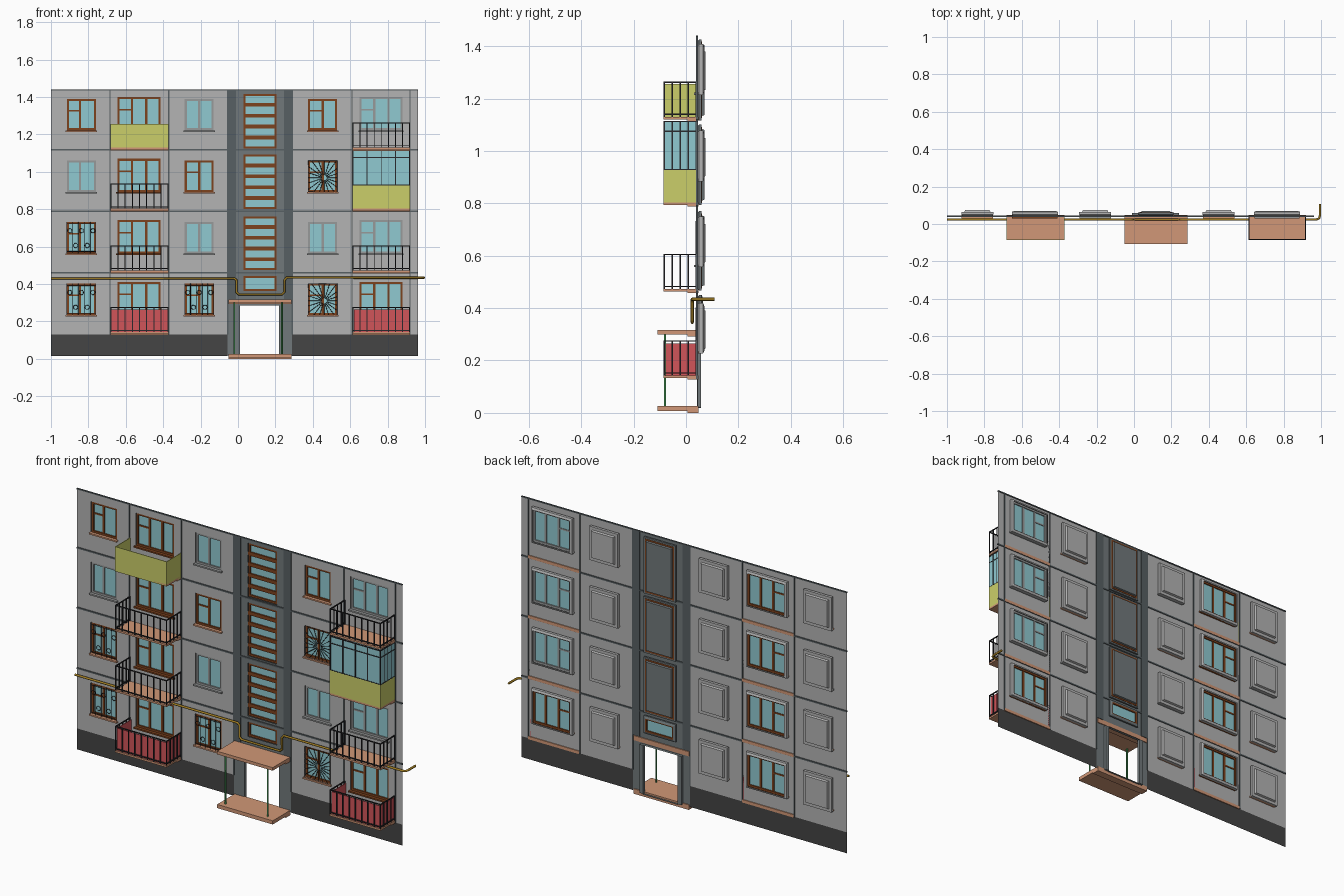
import bpy, bmesh, math
from mathutils import Vector

if "Cube" in bpy.data.objects:
    bpy.data.objects.remove(bpy.data.objects["Cube"])


def mat(name, r, g, b):
    m = bpy.data.materials.new(name)
    m.diffuse_color = tuple((c / 255) ** 2.2 for c in (r, g, b)) + (1,)
    m.use_nodes = True
    m.node_tree.nodes["Principled BSDF"].inputs["Base Color"].default_value = m.diffuse_color
    return m


WALL = mat("wall_grey", 178, 178, 178)
STAIR = mat("stair_grey", 112, 120, 122)
EDGE = mat("stair_edge_grey", 88, 96, 99)
DARK = mat("plinth_dark", 70, 70, 70)
IRON = mat("iron", 45, 45, 48)
GLASS = mat("glass", 143, 200, 208)
BROWN = mat("brown_wood", 125, 68, 35)
PALE = mat("pale_frame", 150, 152, 152)
TAN = mat("tan_concrete", 208, 150, 118)
YELLOW = mat("yellow_sheet", 202, 206, 105)
RED = mat("red_sheet", 208, 85, 90)
GOLD = mat("gas_pipe", 160, 125, 40)
GREEN = mat("green_post", 70, 150, 85)


def finish(name, bm, m):
    me = bpy.data.meshes.new(name)
    bm.to_mesh(me)
    bm.free()
    me.materials.append(m)
    ob = bpy.data.objects.new(name, me)
    bpy.context.collection.objects.link(ob)
    return ob


def boxes(name, items, m):
    """Boxes given as x0, x1, y0, y1, z0, z1, joined in one object."""
    bm = bmesh.new()
    for x0, x1, y0, y1, z0, z1 in items:
        vs = bmesh.ops.create_cube(bm, size=1)["verts"]
        for v in vs:
            v.co = Vector(((x0 + x1) / 2 + v.co.x * (x1 - x0),
                           (y0 + y1) / 2 + v.co.y * (y1 - y0),
                           (z0 + z1) / 2 + v.co.z * (z1 - z0)))
    return finish(name, bm, m)


def loft(name, rings, m, cap=True):
    """Sheet through rectangular rings x0, x1, z0, z1, y."""
    bm = bmesh.new()
    loops = [[bm.verts.new(p) for p in ((a, y, c), (b, y, c), (b, y, d), (a, y, d))]
             for a, b, c, d, y in rings]
    for p, q in zip(loops, loops[1:]):
        for i in range(4):
            j = (i + 1) % 4
            bm.faces.new((p[i], p[j], q[j], q[i]))
    if cap:
        bm.faces.new(loops[-1])
    return finish(name, bm, m)


def wires(name, paths, r, m, res=1):
    cu = bpy.data.curves.new(name, "CURVE")
    cu.dimensions = "3D"
    cu.bevel_depth, cu.bevel_resolution, cu.use_fill_caps = r, res, True
    for pts in paths:
        s = cu.splines.new("POLY")
        s.points.add(len(pts) - 1)
        for p, co in zip(s.points, pts):
            p.co = (*co, 1)
    cu.materials.append(m)
    ob = bpy.data.objects.new(name, cu)
    bpy.context.collection.objects.link(ob)


Y = 0.042                                   # plane of the facade
Z = [0.13, 0.46, 0.79, 1.117, 1.44]         # floor lines
TOPS = [0.402, 0.732, 1.06, 1.39]           # window heads


def grow(x0, x1, z0, z1, g, y):
    return (x0 - g, x1 + g, z0 - g, z1 + g, y)


def panel(bay, z0, z1, o, m, back=0.075, cap=True):
    """Wall panel with a window niche that bulges out at the back."""
    rings = [(*bay, z0, z1, Y), (*o, Y), grow(*o, 0.008, Y + 0.008), grow(*o, 0.008, back - 0.01)]
    if cap:
        rings += [grow(*o, -0.008, back - 0.01), grow(*o, -0.012, back)]
    else:
        rings += [grow(*o, -0.004, back - 0.005)]
    loft("wall_panel", rings, m, cap)


def window(x0, x1, z0, z1, m, mullions, vent=True, transoms=()):
    """Glass pane, outer frame, mullions (fractions) and a vent bar on the left."""
    w, h, t = x1 - x0, z1 - z0, 0.011
    boxes("window_glass", [(x0, x1, 0.053, 0.056, z0, z1)], GLASS)
    f = [(x0, x0 + t, 0.046, 0.062, z0, z1), (x1 - t, x1, 0.046, 0.062, z0, z1),
         (x0, x1, 0.046, 0.062, z0, z0 + t), (x0, x1, 0.046, 0.062, z1 - t, z1)]
    f += [(x0 + w * k - 0.006, x0 + w * k + 0.006, 0.048, 0.06, z0, z1) for k in mullions]
    if vent:
        f.append((x0, x0 + w * mullions[0], 0.049, 0.059, z1 - h * 0.4, z1 - h * 0.4 + 0.008))
    f += [(x0, x1, 0.045, 0.06, z0 + h * k - 0.01, z0 + h * k + 0.01) for k in transoms]
    boxes("window_frame", f, m)


def sill(x0, x1, z, m):
    boxes("window_sill", [(x0 - 0.006, x1 + 0.006, 0.03, 0.055, z - 0.008, z)], m)


def ring_grille(x0, x1, z0, z1):
    y, w, h = 0.038, x1 - x0, z1 - z0
    p = [[(x0 + w * k / 5, y, z0), (x0 + w * k / 5, y, z1)] for k in range(6)]
    p += [[(x0, y, z), (x1, y, z)] for z in (z0 + 0.01, z1 - 0.01)]
    for k in range(5):
        cx, cz = x0 + w * (k + .5) / 5, z0 + h * (0.25 if k % 2 else 0.72)
        p.append([(cx + 0.012 * math.cos(a * math.pi / 5), y, cz + 0.012 * math.sin(a * math.pi / 5))
                  for a in range(11)])
    wires("ring_grille", p, 0.0015, IRON, 0)


def sun_grille(x0, x1, z0, z1):
    y, w, h = 0.038, x1 - x0, z1 - z0
    cx, cz = x0 + w * 0.55, z0 + h * 0.45
    p = [[(x0, y, z0), (x1, y, z0), (x1, y, z1), (x0, y, z1), (x0, y, z0)]]
    for k in range(20):
        dx, dz = math.cos(k * math.pi / 10), math.sin(k * math.pi / 10)
        t = min(((x1 if dx > 0 else x0) - cx) / dx if abs(dx) > 1e-6 else 9,
                ((z1 if dz > 0 else z0) - cz) / dz if abs(dz) > 1e-6 else 9)
        p.append([(cx + dx * .015, y, cz + dz * .015), (cx + dx * t, y, cz + dz * t)])
    wires("sun_grille", p, 0.0015, IRON, 0)


# Plain window bays: frame colour and grille from the ground floor up
B, P = BROWN, PALE
for bay, ox, split, frames, grilles in (
        ((-1, -0.685), (-0.915, -0.76), 0.45, (B, B, P, B), "rr--"),
        ((-0.37, -0.055), (-0.285, -0.13), 0.5, (B, P, B, P), "r---"),
        ((0.29, 0.61), (0.375, 0.53), 0.5, (B, P, B, B), "s-s-")):
    for i in range(4):
        o = (*ox, TOPS[i] - 0.168, TOPS[i])
        panel(bay, Z[i], Z[i + 1], o, WALL)
        window(*o, frames[i], [split], frames[i] is B)
        sill(*ox, o[2], TAN if frames[i] is B else P)
        if grilles[i] == "r":
            ring_grille(*o)
        elif grilles[i] == "s":
            sun_grille(*o)


def slab(name, x0, x1, y0, z0, z1, lip):
    boxes(name, [(x0, x1, y0, 0.047, z0, z1), (x0, x1, 0.005, 0.047, z0 - lip, z0)], TAN)


def screen(name, x0, x1, y0, z0, z1, m, t=0.003):
    """Sheet round the three open sides of a balcony."""
    boxes(name, [(x0, x1, y0, y0 + t, z0, z1), (x0, x0 + t, y0 + t, Y, z0, z1),
                 (x1 - t, x1, y0 + t, Y, z0, z1)], m)


def railing(x0, x1, z0, z1, n, heights):
    y0, t = -0.085, 0.005
    b = []
    for k in range(n + 1):
        x = x0 + (x1 - x0 - t) * k / n
        b.append((x, x + t, y0, y0 + t, z0, z1))
    for x in (x0, x1 - t):
        for k in range(1, 5):
            y = y0 + (Y - y0 - t) * k / 4
            b.append((x, x + t, y, y + t, z0, z1))
        b += [(x, x + t, y0, Y, z - t, z) for z in heights]
    b += [(x0, x1, y0, y0 + t, z - t, z) for z in heights]
    boxes("balcony_railing", b, IRON)


# Balcony bays
for bay, ox, frames, kinds in (
        ((-0.685, -0.37), (-0.645, -0.415), (B, B, B, B), ("red", "bars", "bars", "yellow")),
        ((0.61, 0.92), (0.65, 0.88), (B, P, P, P), ("red", "bars", "glazed", "bars"))):
    x0, x1 = bay[0] + 0.003, bay[1] - 0.001
    for i in range(4):
        o = (*ox, TOPS[i] - 0.168, TOPS[i] + 0.01)
        panel(bay, Z[i], Z[i + 1], o, WALL, cap=False)
        window(*o, frames[i], (0.34, 0.67))
        sill(*ox, o[2], frames[i])
        z = Z[i] + 0.013
        slab("balcony_slab", x0, x1, -0.085, Z[i] + 0.003, z, 0.006)
        if kinds[i] in ("red", "bars"):
            railing(x0, x1, z, z + 0.134, 8, (z + 0.134, z + 0.012))
        if kinds[i] == "red":
            screen("red_balcony_sheet", x0 + .006, x1 - .006, -0.079, z, z + 0.122, RED)
        if kinds[i] == "yellow":
            screen("yellow_balcony_sheet", x0, x1, -0.085, Z[i] + 0.004, z + 0.125, YELLOW)
        if kinds[i] == "glazed":
            screen("yellow_balcony_sheet", x0, x1, -0.085, Z[i] + 0.004, 0.928, YELLOW)
            screen("balcony_glazing", x0 + .001, x1 - .001, -0.083, 0.928, 1.114, GLASS)
            railing(x0, x1, 0.928, 1.115, 4, (0.931, 1.078, 1.115))

# Stairwell bay: dark side strips, tall banded windows
SX, SW = (-0.055, 0.29), (0.03, 0.205)
for i, (z0, z1) in enumerate(((0.475, 0.762), (0.802, 1.092), (1.125, 1.417)), 1):
    panel(SX, Z[i], Z[i + 1], (*SW, z0, z1), STAIR, 0.07)
    window(*SW, z0, z1, BROWN, (), False, (0.2, 0.4, 0.6, 0.8))
panel(SX, 0.32, Z[1], (*SW, 0.362, 0.442), STAIR, 0.07, False)
window(*SW, 0.362, 0.442, BROWN, (), False)
boxes("stairwell_edge_strip", [(-0.054, -0.012, 0.038, 0.046, 0.32, 1.438),
                               (0.247, 0.289, 0.038, 0.046, 0.32, 1.438)], EDGE)

# Entrance: open doorway, step, canopy and posts
loft("doorway_wall", [(*SX, 0.018, 0.32, Y), (0.01, 0.218, 0.018, 0.285, Y),
                      (0.01, 0.218, 0.018, 0.285, 0.058)], STAIR, False)
boxes("door_jamb", [(-0.012, 0.01, 0.043, 0.058, 0.02, 0.285),
                    (0.218, 0.24, 0.043, 0.058, 0.02, 0.285)], STAIR)
slab("entrance_step", -0.05, 0.285, -0.108, 0.007, 0.027, 0.007)
slab("entrance_canopy", -0.05, 0.285, -0.108, 0.3, 0.317, 0.008)
wires("canopy_post", [[(x, -0.08, 0.02), (x, -0.08, 0.305)] for x in (-0.02, 0.235)], 0.005, GREEN)

# Plain end strip and dark plinth
loft("end_strip", [(0.92, 0.963, Z[0], Z[4], Y)], WALL)
for a, b in ((-1, -0.055), (0.29, 0.963)):
    loft("plinth", [(a, b, 0.016, Z[0], Y)], DARK)

# Dark panel joints
joints = [(-1, 0.963, 0.038, 0.046, z - 0.004, z + 0.004) for z in Z[1:4]]
joints.append((-1, 0.963, 0.038, 0.046, 1.435, 1.441))
joints += [(x - 0.003, x + 0.003, 0.038, 0.046, Z[0], 1.44)
           for x in (-0.685, -0.37, -0.055, 0.29, 0.61, 0.92)]
boxes("panel_joints", joints, EDGE)

# Gas pipe dipping round the stair window, turning back at the right end
pipe = [(-1, 0.43), (-0.02, 0.43), (-0.008, 0.42), (-0.008, 0.357), (0.004, 0.345),
        (0.236, 0.345), (0.248, 0.357), (0.248, 0.42), (0.26, 0.434), (0.975, 0.434)]
wires("gas_pipe", [[(x, 0.024, z) for x, z in pipe]
                   + [(0.99, 0.03, 0.434), (0.994, 0.045, 0.434), (0.994, 0.108, 0.434)]],
      0.006, GOLD, 2)
